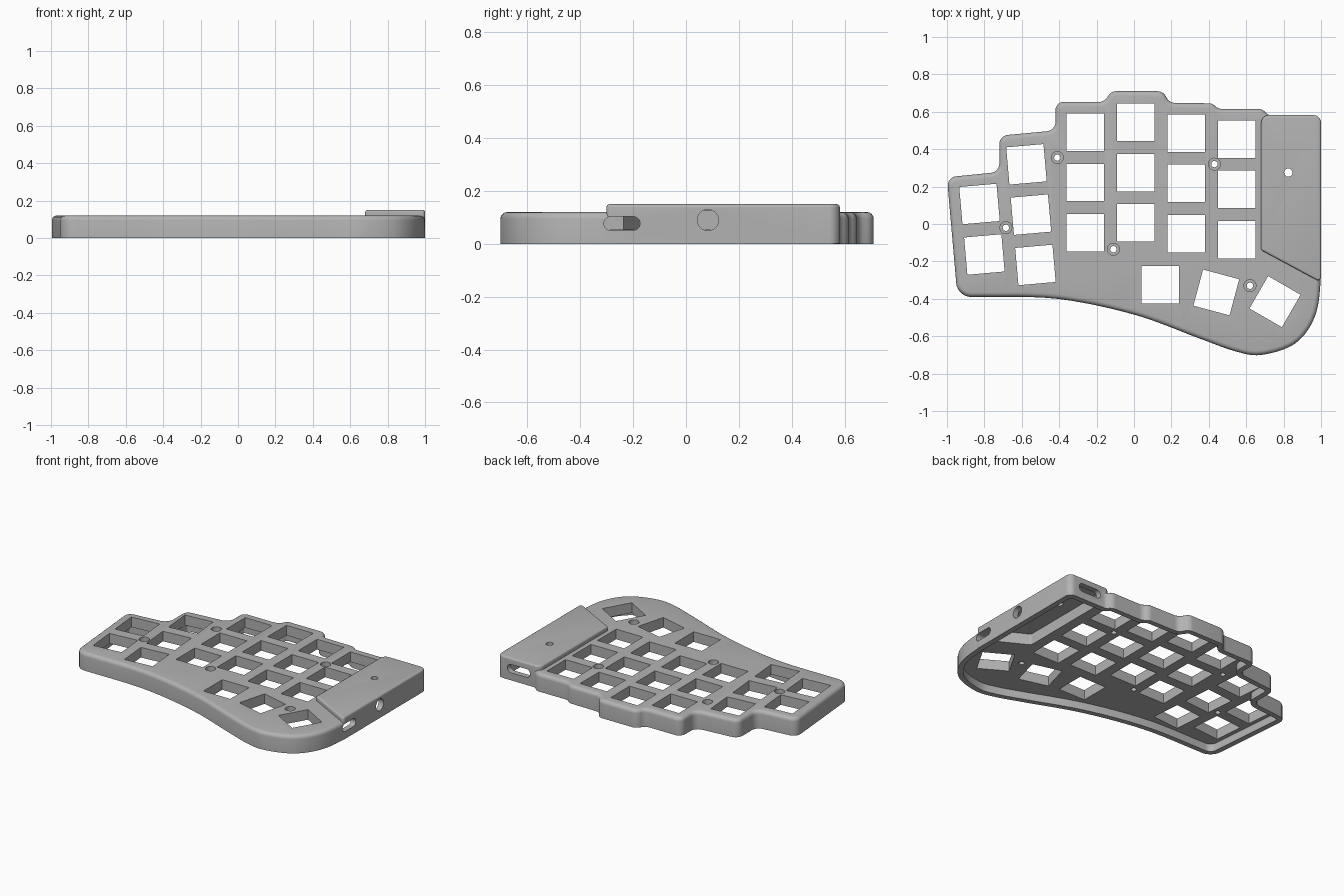
import bpy, bmesh, math
from mathutils import Vector, Matrix

if "Cube" in bpy.data.objects:
    bpy.data.objects.remove(bpy.data.objects["Cube"], do_unlink=True)

grey = bpy.data.materials.new("case_grey")
grey.use_nodes = True
colour = (0.45, 0.45, 0.45, 1)
grey.diffuse_color = colour
grey.node_tree.nodes["Principled BSDF"].inputs["Base Color"].default_value = colour


def rounded(corners, steps=6):
    """Closed outline from (x, y, radius) corners."""
    out = []
    for i, (x, y, r) in enumerate(corners):
        p = Vector((x, y))
        a = (Vector(corners[i - 1][:2]) - p).normalized()
        b = (Vector(corners[(i + 1) % len(corners)][:2]) - p).normalized()
        if r == 0:
            out.append(p)
            continue
        half = a.angle(b) / 2
        t = r / math.tan(half)
        centre = p + (a + b).normalized() * (r / math.sin(half))
        u, v = p + a * t - centre, p + b * t - centre
        for k in range(steps + 1):
            out.append(centre + (u.lerp(v, k / steps)).normalized() * r)
    return out


def spline(pts, steps=6):
    """Smooth curve through points, skipping the two end handles."""
    out = []
    for i in range(1, len(pts) - 2):
        a, b, c, d = (Vector(p) for p in pts[i - 1:i + 3])
        for k in range(steps):
            t = k / steps
            q = 0.5 * (2 * b + (c - a) * t + (2 * a - 5 * b + 4 * c - d) * t ** 2
                       + (3 * b - a - 3 * c + d) * t ** 3)
            out.append((q.x, q.y, 0))
    return out


def inset(loop, d):
    """Move a clockwise outline inward by d."""
    out = []
    for i, p in enumerate(loop):
        e = (p - loop[i - 1]).normalized()
        f = (loop[(i + 1) % len(loop)] - p).normalized()
        n = Vector((e.y, -e.x)) + Vector((f.y, -f.x))
        n.normalize()
        out.append(p + n * (d / max(0.5, n.dot(Vector((e.y, -e.x))))))
    return out


def finish(name, bm):
    bmesh.ops.recalc_face_normals(bm, faces=bm.faces)
    mesh = bpy.data.meshes.new(name)
    bm.to_mesh(mesh)
    bm.free()
    mesh.materials.append(grey)
    ob = bpy.data.objects.new(name, mesh)
    bpy.context.collection.objects.link(ob)
    return ob


def slab(name, loop, z0, z1, r=0.0, steps=4):
    """Extruded outline with a rounded top edge of radius r."""
    levels = [(0, z0)]
    if r:
        for k in range(steps + 1):
            a = math.pi / 2 * k / steps
            levels.append((r * (1 - math.cos(a)), z1 - r + r * math.sin(a)))
    else:
        levels.append((0, z1))
    bm = bmesh.new()
    rings = [[bm.verts.new((p.x, p.y, z)) for p in inset(loop, d)] for d, z in levels]
    n = len(loop)
    for lo, hi in zip(rings, rings[1:]):
        for i in range(n):
            bm.faces.new((lo[i], lo[(i + 1) % n], hi[(i + 1) % n], hi[i]))
    bm.faces.new(rings[0])
    bm.faces.new(rings[-1])
    return finish(name, bm)


def boolean(target, tool, op):
    mod = target.modifiers.new(op, 'BOOLEAN')
    mod.operation, mod.solver, mod.object = op, 'EXACT', tool
    bpy.ops.object.select_all(action='DESELECT')
    bpy.context.view_layer.objects.active = target
    target.select_set(True)
    bpy.ops.object.modifier_apply(modifier=mod.name)
    bpy.data.objects.remove(tool, do_unlink=True)


def drills(name, spots, r, z0, z1):
    bm = bmesh.new()
    for x, y in spots:
        bmesh.ops.create_cone(bm, cap_ends=True, segments=24, radius1=r, radius2=r,
                              depth=z1 - z0,
                              matrix=Matrix.Translation((x, y, (z0 + z1) / 2)))
    return finish(name, bm)


def port(name, centre, width, height, axis):
    """Pill-shaped cutter running along the given axis."""
    r, h = height / 2, (width - height) / 2
    loop = []
    for side in (1, -1):
        for k in range(13):
            a = math.pi * (k / 12 - 0.5) + (math.pi if side < 0 else 0)
            q = Vector((side * h + r * math.cos(a), r * math.sin(a)))
            if not loop or (q - loop[-1]).length > 1e-4:
                loop.append(q)
    if (loop[0] - loop[-1]).length < 1e-4:
        loop.pop()
    ob = slab(name, loop[::-1], -0.06, 0.06)
    turn = Matrix.Rotation(math.pi / 2, 4, 'X')
    if axis == 'X':
        turn = Matrix.Rotation(math.pi / 2, 4, 'Z') @ turn
    ob.data.transform(Matrix.Translation(centre) @ turn)
    return ob


# Case outline, clockwise: stepped back edge, then the curved front edge
back = [(-1.0, 0.25, 0.05), (-0.72, 0.278, 0.05), (-0.72, 0.472, 0.05),
        (-0.42, 0.5, 0.05), (-0.42, 0.653, 0.045), (-0.155, 0.653, 0.05),
        (-0.125, 0.71, 0.05), (0.155, 0.71, 0.05), (0.19, 0.648, 0.05),
        (0.42, 0.645, 0.05), (0.45, 0.615, 0.05), (0.685, 0.615, 0.05),
        (0.72, 0.579, 0.05), (0.998, 0.579, 0.045)]
front = spline([(0.998, 0.0), (0.998, -0.3), (0.965, -0.5), (0.86, -0.64), (0.68, -0.7),
                (0.54, -0.68), (0.35, -0.612), (0.0, -0.484), (-0.41, -0.4),
                (-0.8, -0.39), (-0.9, -0.39)])
outline = rounded(back + front + [(-0.8, -0.39, 0), (-0.944, -0.39, 0.08)])
case = slab("keyboard_case", outline, 0, 0.12, 0.025)

# Raised controller cover
cover_loop = rounded([(0.68, 0.582, 0.04), (1.0, 0.582, 0.04),
                      (1.0, -0.312, 0.016), (0.68, -0.14, 0.016)])
boolean(case, slab("controller_cover", cover_loop, 0.001, 0.15, 0.012), 'UNION')

# Hollow underside
boolean(case, slab("cavity", inset(outline, 0.035), -0.02, 0.052), 'DIFFERENCE')
bay = rounded([(0.72, 0.545, 0.02), (0.963, 0.545, 0.02),
               (0.963, -0.25, 0.02), (0.72, -0.12, 0.02)])
boolean(case, slab("controller_bay", bay, -0.03, 0.127), 'DIFFERENCE')

# Key openings: (x, y, turn in degrees)
keys = [(-0.826, 0.107, 5), (-0.8, -0.163, 5), (0.14, -0.325, 0),
        (0.44, -0.366, -15), (0.754, -0.415, -30)]
keys += [(-0.551 - 0.024 * k, 0.05 + 0.269 * k, 5) for k in (-1, 0, 1)]
for x, y in ((-0.26, 0.222), (0.01, 0.275), (0.28, 0.217), (0.55, 0.185)):
    keys += [(x, y + 0.269 * k, 0) for k in (-1, 0, 1)]
bm = bmesh.new()
for x, y, turn in keys:
    place = (Matrix.Translation((x, y, 0.1)) @ Matrix.Rotation(math.radians(turn), 4, 'Z')
             @ Matrix.Diagonal((0.2, 0.2, 0.3, 1)))
    bmesh.ops.create_cube(bm, size=1, matrix=place)
boolean(case, finish("key_openings", bm), 'DIFFERENCE')

# Screw holes with counterbores, and the reset hole
screws = [(-0.41, 0.355), (-0.685, -0.02), (-0.11, -0.135), (0.43, 0.32), (0.62, -0.33)]
boolean(case, drills("counterbores", screws, 0.032, 0.09, 0.2), 'DIFFERENCE')
boolean(case, drills("screw_holes", screws, 0.017, -0.1, 0.25), 'DIFFERENCE')
boolean(case, drills("reset_hole", [(0.825, 0.275)], 0.022, 0.05, 0.25), 'DIFFERENCE')

# Side and back ports
boolean(case, port("switch_slot", (1.0, -0.242, 0.077), 0.137, 0.052, 'X'), 'DIFFERENCE')
boolean(case, port("audio_jack", (1.0, 0.083, 0.09), 0.08, 0.08, 'X'), 'DIFFERENCE')
boolean(case, port("cable_slot", (0.84, 0.58, 0.08), 0.17, 0.056, 'Y'), 'DIFFERENCE')

bpy.ops.object.select_all(action='DESELECT')
case.select_set(True)
bpy.context.view_layer.objects.active = case
bpy.ops.object.shade_smooth_by_angle(angle=math.radians(30))
